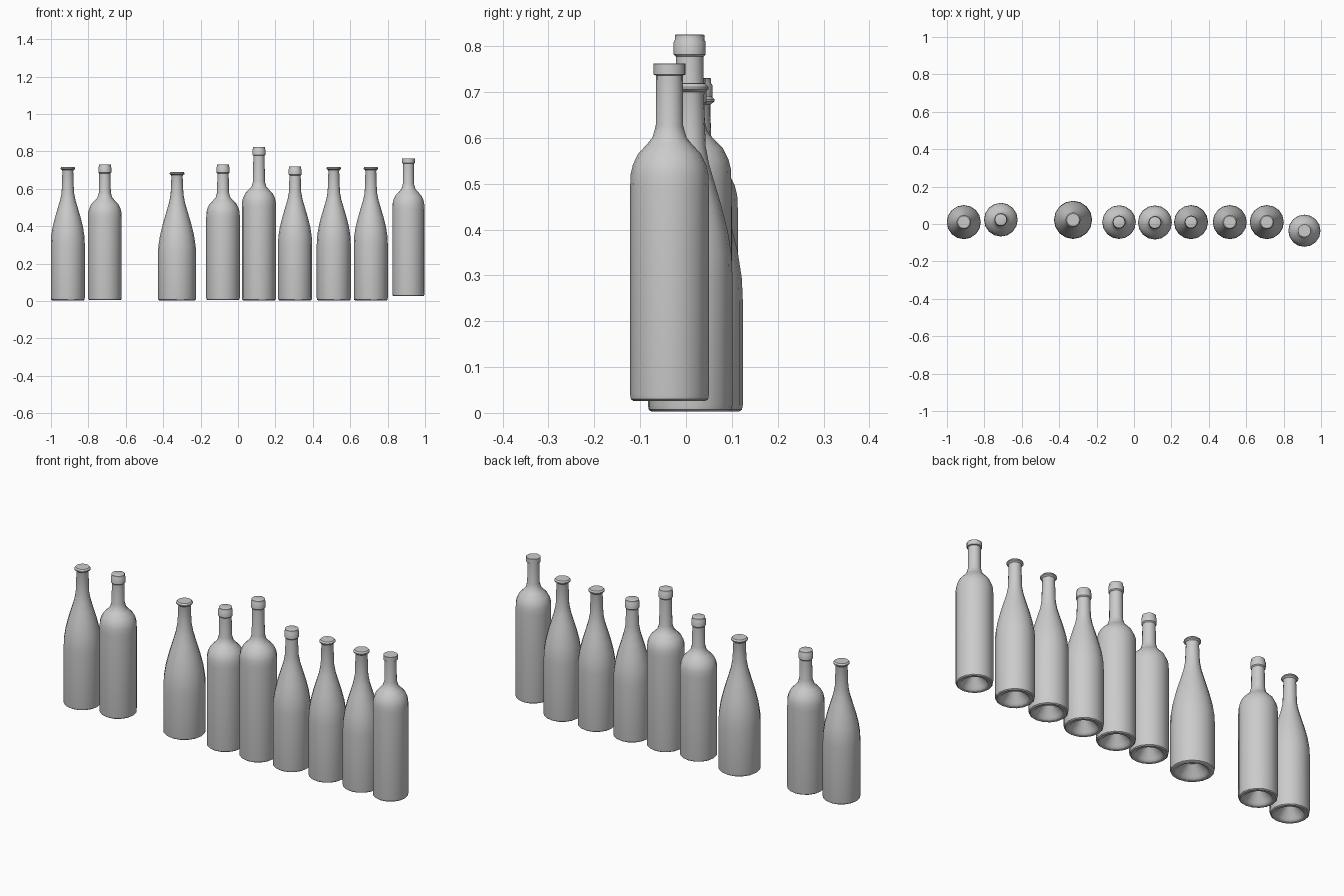
import bpy, bmesh, math

if "Cube" in bpy.data.objects:
    bpy.data.objects.remove(bpy.data.objects["Cube"], do_unlink=True)

glass = bpy.data.materials.new("grey_glass")
glass.use_nodes = True
grey = (0.6, 0.6, 0.6, 1)
glass.diffuse_color = grey
glass.node_tree.nodes["Principled BSDF"].inputs["Base Color"].default_value = grey

SIDES = 16


def base(r):
    # hollow punt, rounded foot
    return [(0, .06), (.25 * r, .055), (.65 * r, .012), (.72 * r, .003), (.78 * r, 0),
            (.92 * r, 0), (.98 * r, .004), (r, .014)]


def square_shoulder(r, z, neck):
    # straight body up to z, then a tight round shoulder
    return [(r, z - .02), (.985 * r, z + .01), (.93 * r, z + .03), (.8 * r, z + .054),
            (.58 * r, z + .074), (.43 * r, z + .09), (neck + .001, z + .115)]


def sloped_shoulder(r, z, neck, top):
    # long sweeping shoulder from z up to the neck at top
    h, d = top - z, r - neck
    steps = [(0, 1), (.15, .97), (.33, .84), (.52, .62), (.7, .37), (.86, .15), (1, .03)]
    return [(neck + d * f, z + h * t) for t, f in steps]


def flared_lip(z, neck):
    return [(neck - .002, z - .025), (neck, z - .018), (neck + .008, z - .012),
            (neck + .008, z - .007), (neck + .002, z), (0, z)]


def banded_lip(z, neck):
    return [(neck - .001, z - .048), (neck + .004, z - .043), (neck + .004, z - .016),
            (neck + .001, z - .011), (neck + .001, z - .001), (neck - .001, z), (0, z)]


def plain_lip(z, neck):
    return [(neck, z - .026), (neck + .006, z - .024), (neck + .006, z - .001),
            (neck + .005, z), (0, z)]


def bottle(name, loc, profile):
    # revolve the profile around z
    bm = bmesh.new()
    verts = [bm.verts.new((r, 0, z)) for r, z in profile]
    edges = [bm.edges.new(pair) for pair in zip(verts, verts[1:])]
    bmesh.ops.spin(bm, geom=verts + edges, cent=(0, 0, 0), axis=(0, 0, 1),
                   angle=math.tau, steps=SIDES, use_duplicate=False)
    bmesh.ops.remove_doubles(bm, verts=bm.verts, dist=.0003)
    bmesh.ops.recalc_face_normals(bm, faces=bm.faces)
    mesh = bpy.data.meshes.new(name)
    bm.to_mesh(mesh)
    bm.free()
    mesh.materials.append(glass)
    obj = bpy.data.objects.new(name, mesh)
    obj.location = loc
    bpy.context.collection.objects.link(obj)
    bpy.ops.object.select_all(action='DESELECT')
    obj.select_set(True)
    bpy.context.view_layer.objects.active = obj
    bpy.ops.object.shade_smooth_by_angle(angle=math.radians(35))


# sloped bottles with a flared lip
for i, x in enumerate((-.91, .512, .71)):
    bottle(f"sloped_bottle_{i + 1}", (x, .01, .003),
           base(.091) + sloped_shoulder(.091, .3, .031, .58) + flared_lip(.715, .031))

# wide sloped bottle
bottle("wide_sloped_bottle", (-.326, .022, .003),
       base(.102) + sloped_shoulder(.102, .24, .032, .57) + flared_lip(.688, .032))

# sloped bottle with a banded lip
bottle("banded_sloped_bottle", (.305, .01, .003),
       base(.091) + sloped_shoulder(.091, .3, .031, .58) + banded_lip(.717, .031))

# short square-shouldered bottles
for i, (x, y) in enumerate(((-.712, .023), (-.08, .01))):
    bottle(f"square_bottle_{i + 1}", (x, y, .005),
           base(.09) + square_shoulder(.09, .46, .031) + banded_lip(.725, .031))

# tall square-shouldered bottle
bottle("tall_square_bottle", (.112, .008, .003),
       base(.091) + square_shoulder(.091, .52, .031) + banded_lip(.822, .031))

# raised bottle with a plain lip
bottle("raised_square_bottle", (.911, -.036, .026),
       base(.086) + square_shoulder(.086, .485, .029) + plain_lip(.736, .029))
